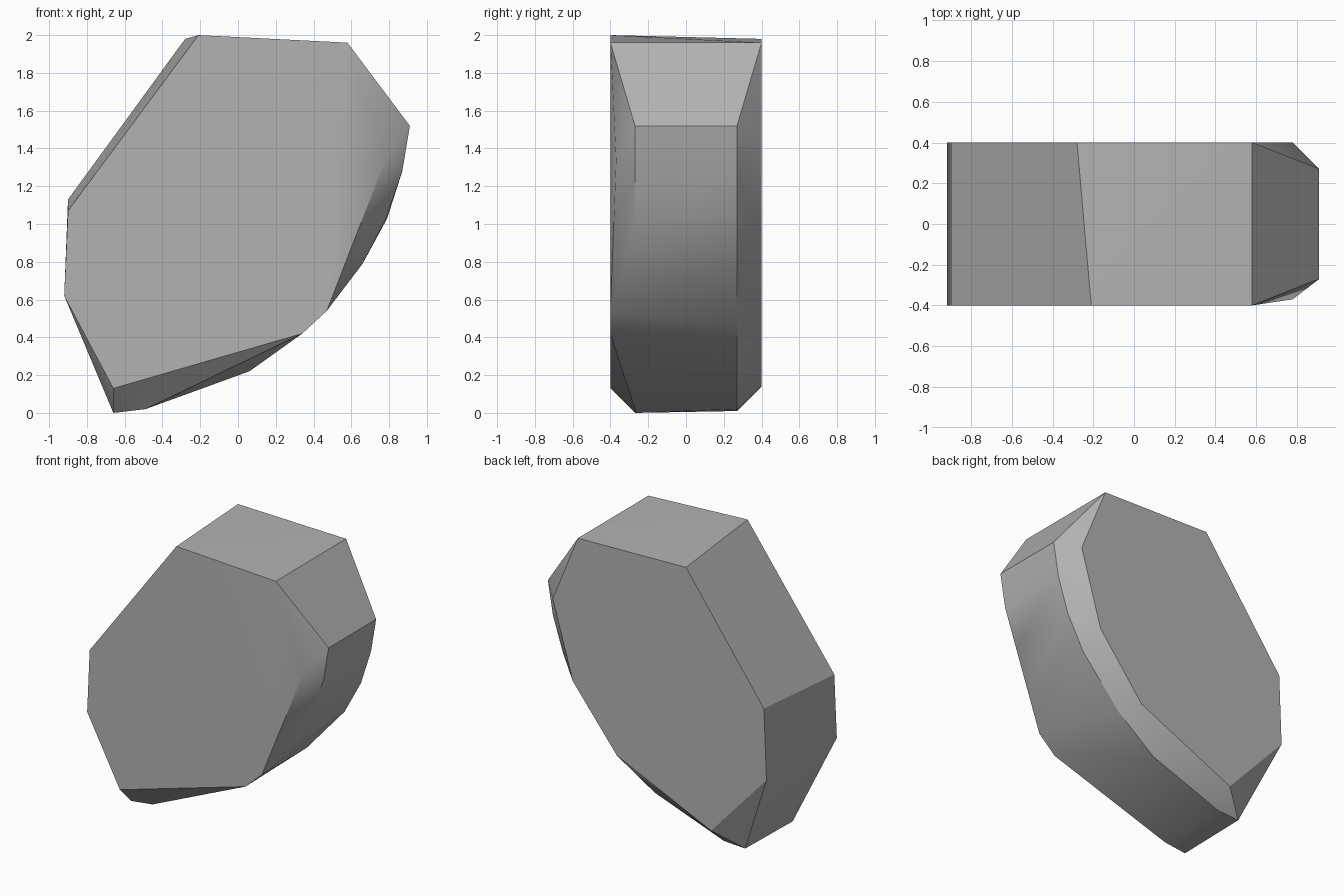
import bpy
import bmesh
from math import radians

cube = bpy.data.objects.get("Cube")
if cube:
    bpy.data.objects.remove(cube, do_unlink=True)

# One flat stone grey
stone = bpy.data.materials.new("stone grey")
stone.use_nodes = True
grey = (0.45, 0.45, 0.45, 1)
stone.diffuse_color = grey
shader = next(n for n in stone.node_tree.nodes if n.type == "BSDF_PRINCIPLED")
shader.inputs["Base Color"].default_value = grey

# Outline rings (x, z) of the slab, keyed by depth y
rings = [
    # front face
    (-0.40, [(-0.21, 2.0), (0.58, 1.96), (0.47, 0.54), (0.34, 0.42),
             (-0.66, 0.13), (-0.92, 0.62), (-0.90, 1.07)]),
    # chipped front corner
    (-0.37, [(0.78, 1.34)]),
    # front rim of the curved edge
    (-0.27, [(0.91, 1.52), (0.87, 1.28), (0.78, 1.02), (0.66, 0.79),
             (-0.49, 0.02), (-0.66, 0.0)]),
    # back rim of the curved edge
    (0.27, [(0.91, 1.52), (0.87, 1.28), (0.79, 1.03), (0.66, 0.79),
            (0.36, 0.45), (0.06, 0.22), (-0.49, 0.02), (-0.66, 0.01)]),
    # back face
    (0.40, [(-0.28, 1.98), (0.58, 1.96), (0.78, 1.47), (0.62, 0.92),
            (0.27, 0.48), (-0.48, 0.14), (-0.92, 0.62), (-0.90, 1.13)]),
]

# Wrap the rings in a convex shell and merge its flat areas
bm = bmesh.new()
for y, outline in rings:
    for x, z in outline:
        bm.verts.new((x, y, z))
hull = bmesh.ops.convex_hull(bm, input=bm.verts[:])
loose = [v for v in bm.verts if not v.link_faces]
bmesh.ops.delete(bm, geom=loose, context="VERTS")
bmesh.ops.dissolve_limit(bm, angle_limit=radians(1.5),
                         verts=bm.verts[:], edges=bm.edges[:])
bmesh.ops.recalc_face_normals(bm, faces=bm.faces[:])
mesh = bpy.data.meshes.new("rock_slab")
bm.to_mesh(mesh)
bm.free()
mesh.materials.append(stone)

rock = bpy.data.objects.new("rock_slab", mesh)
bpy.context.collection.objects.link(rock)
bpy.ops.object.select_all(action="DESELECT")
rock.select_set(True)
bpy.context.view_layer.objects.active = rock
bpy.ops.object.shade_smooth_by_angle(angle=radians(30))
